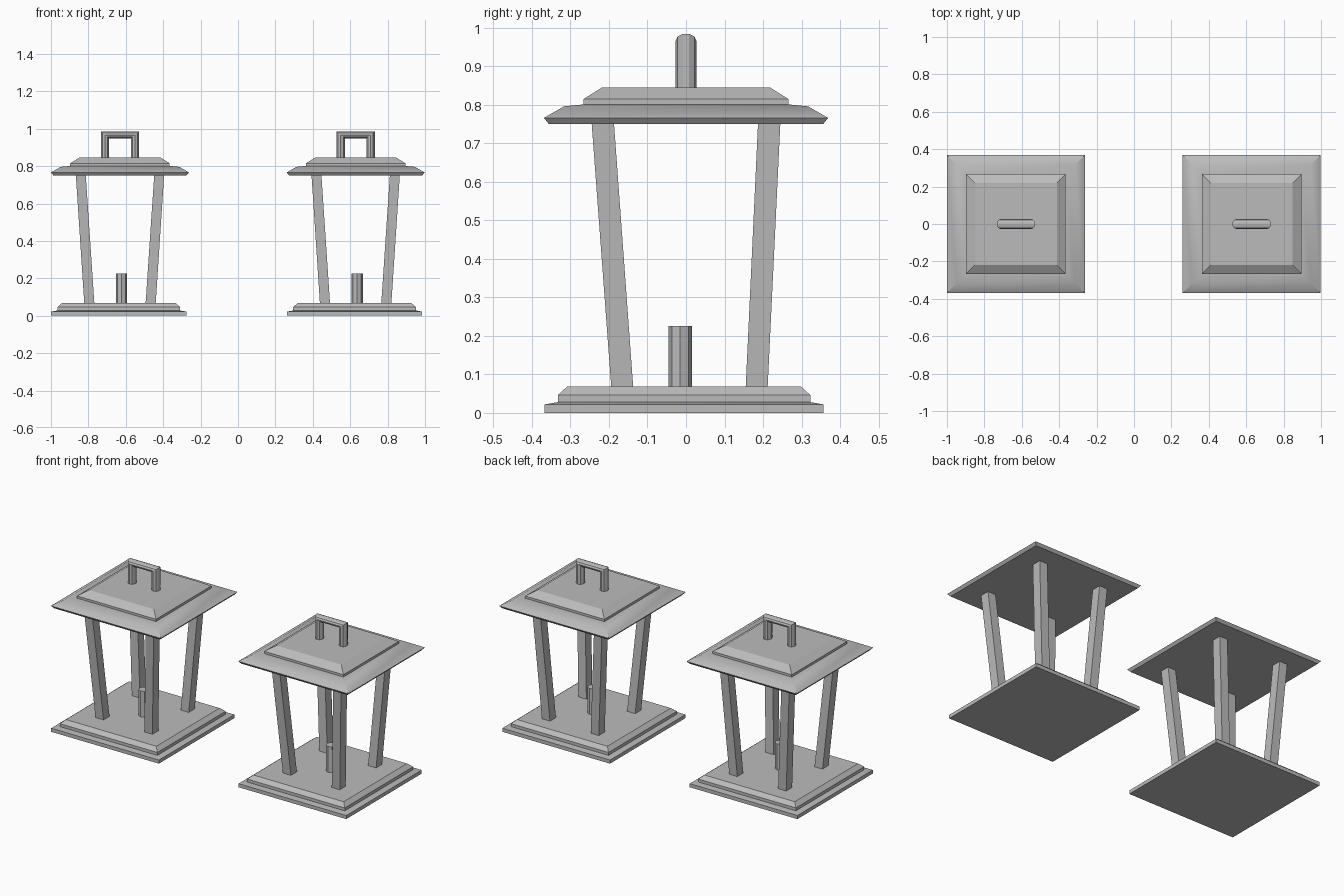
import bpy, bmesh, math

cube = bpy.data.objects.get("Cube")
if cube:
    bpy.data.objects.remove(cube, do_unlink=True)

grey = bpy.data.materials.new("plain grey")
grey.use_nodes = True
colour = (0.5, 0.5, 0.5, 1)
grey.diffuse_color = colour
grey.node_tree.nodes["Principled BSDF"].inputs["Base Color"].default_value = colour


def loft(name, rings, x):
    """Skin a list of equal-length point rings, cap both ends, place at x."""
    bm = bmesh.new()
    loops = [[bm.verts.new(p) for p in ring] for ring in rings]
    n = len(loops[0])
    for a, b in zip(loops, loops[1:]):
        for i in range(n):
            j = (i + 1) % n
            bm.faces.new((a[i], a[j], b[j], b[i]))
    bm.faces.new(loops[0])
    bm.faces.new(loops[-1])
    bmesh.ops.recalc_face_normals(bm, faces=bm.faces)
    mesh = bpy.data.meshes.new(name)
    bm.to_mesh(mesh)
    bm.free()
    mesh.polygons.foreach_set("use_smooth", [True] * len(mesh.polygons))
    mesh.set_sharp_from_angle(angle=math.radians(30))
    mesh.materials.append(grey)
    obj = bpy.data.objects.new(name, mesh)
    obj.location.x = x
    bpy.context.collection.objects.link(obj)
    return obj


def rect(x0, x1, y0, y1, z):
    return [(x0, y0, z), (x1, y0, z), (x1, y1, z), (x0, y1, z)]


def square_tiers(profile, cx=0, cy=0):
    return [rect(cx - h, cx + h, cy - h, cy + h, z) for h, z in profile]


def polygon(sides):
    return [math.tau * i / sides for i in range(sides)]


# Half width and height of each tier
base_profile = [(0.362, 0), (0.362, 0.022), (0.328, 0.028),
                (0.328, 0.046), (0.304, 0.068)]
roof_profile = [(0.356, 0.75), (0.369, 0.766), (0.317, 0.796),
                (0.266, 0.801), (0.266, 0.815), (0.218, 0.845)]


def lantern(side, x):
    loft(side + "_base", square_tiers(base_profile, -0.006, -0.005), x)
    loft(side + "_roof", square_tiers(roof_profile), x)

    # Four square posts leaning outwards
    for sx, x_name in ((-1, "right"), (1, "left")):
        for sy, y_name in ((-1, "front"), (1, "back")):
            inner = 0.137 if sy < 0 else 0.155
            low = sorted((sy * inner, sy * (inner + 0.057)))
            high = sorted((sy * 0.187, sy * 0.245))
            foot = sorted((sx * 0.137, sx * 0.191))
            head = sorted((sx * 0.183, sx * 0.236))
            loft(f"{side}_{y_name}_{x_name}_post",
                 [rect(*foot, *low, 0.066), rect(*head, *high, 0.752)], x)

    # Octagonal candle
    loft(side + "_candle",
         [[(0.008 + 0.03 * math.cos(a), -0.015 + 0.03 * math.sin(a), z)
           for a in polygon(8)] for z in (0.066, 0.225)], x)

    # Faceted handle with mitred corners
    def handle_ring(s, foot):
        return [(s * (0.08 + 0.0235 * math.cos(a)), 0.027 * math.sin(a),
                 0.843 if foot else 0.9665 + 0.0185 * math.cos(a))
                for a in (t + math.pi / 10 for t in polygon(10))]
    loft(side + "_handle",
         [handle_ring(-1, True), handle_ring(-1, False),
          handle_ring(1, False), handle_ring(1, True)], x)


lantern("right_lantern", -0.631)
lantern("left_lantern", 0.629)
